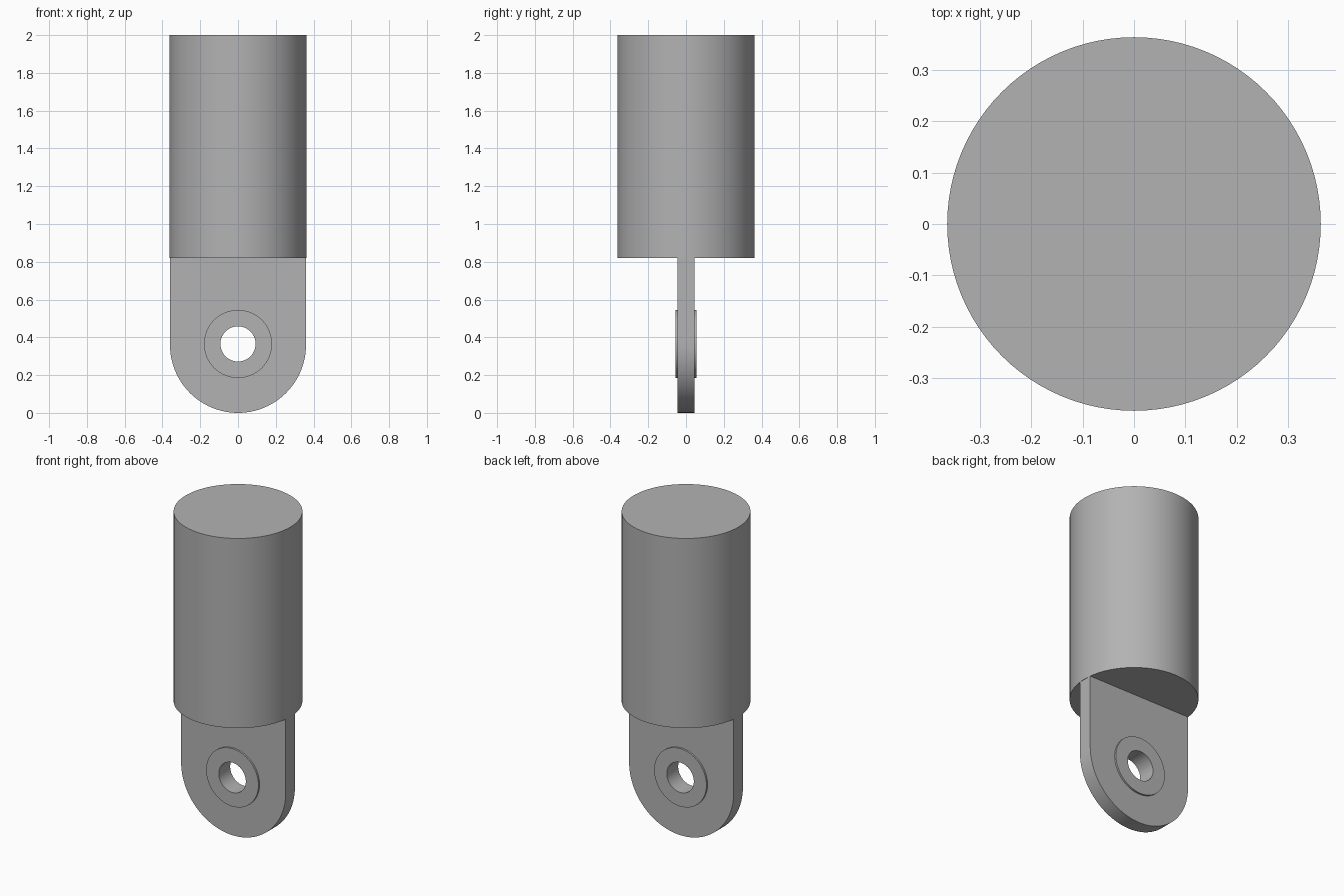
import bpy
from math import sin, cos, pi, radians

cube = bpy.data.objects.get("Cube")
if cube:
    bpy.data.objects.remove(cube, do_unlink=True)

RADIUS = 0.363        # body radius, also the rounded end of the lug
BODY_BASE = 0.82
HEIGHT = 2.0
HOLE_Z = 0.365
HOLE_R = 0.093
BOSS_R = 0.18
PLATE_HALF = 0.045
BOSS_HALF = 0.056

grey = bpy.data.materials.new("plain_grey")
grey.use_nodes = True
colour = (0.45, 0.45, 0.45, 1)
grey.diffuse_color = colour
grey.node_tree.nodes["Principled BSDF"].inputs["Base Color"].default_value = colour


def arc(radius, centre, start, end, steps):
    """Points along an arc, angles in degrees."""
    angles = [radians(start + (end - start) * i / steps) for i in range(steps + 1)]
    return [(radius * cos(a), centre + radius * sin(a)) for a in angles]


def circle(radius):
    return arc(radius, HOLE_Z, 0, 360, 64)[:-1]


def finish(obj):
    obj.data.materials.clear()
    obj.data.materials.append(grey)
    bpy.ops.object.select_all(action="DESELECT")
    obj.select_set(True)
    bpy.context.view_layer.objects.active = obj
    bpy.ops.object.shade_smooth_by_angle(angle=radians(30))


def extruded(name, outlines, half_depth):
    """Extrude x-z outlines (later ones are holes) evenly about y = 0."""
    curve = bpy.data.curves.new(name, "CURVE")
    curve.dimensions = "2D"
    curve.fill_mode = "BOTH"
    curve.extrude = half_depth
    for points in outlines:
        spline = curve.splines.new("POLY")
        spline.points.add(len(points) - 1)
        for p, (x, z) in zip(spline.points, points):
            p.co = (x, z, 0, 1)
        spline.use_cyclic_u = True
    obj = bpy.data.objects.new(name, curve)
    bpy.context.collection.objects.link(obj)
    obj.rotation_euler.x = pi / 2
    bpy.ops.object.select_all(action="DESELECT")
    obj.select_set(True)
    bpy.context.view_layer.objects.active = obj
    bpy.ops.object.convert(target="MESH")
    finish(bpy.context.object)


# Cylindrical body
bpy.ops.mesh.primitive_cylinder_add(
    vertices=96, radius=RADIUS, depth=HEIGHT - BODY_BASE,
    location=(0, 0, (HEIGHT + BODY_BASE) / 2))
body = bpy.context.object
body.name = "cylinder_body"
finish(body)

# Flat lug with a rounded lower end, just inside the body's rim
side = RADIUS - 0.003
lug = [(side, BODY_BASE)] + arc(side, side, 0, -180, 48) + [(-side, BODY_BASE)]
extruded("lug_plate", [lug, circle(BOSS_R)], PLATE_HALF)

# Raised boss around the pin hole, proud on both faces
extruded("pin_hole_boss", [circle(BOSS_R), circle(HOLE_R)], BOSS_HALF)
